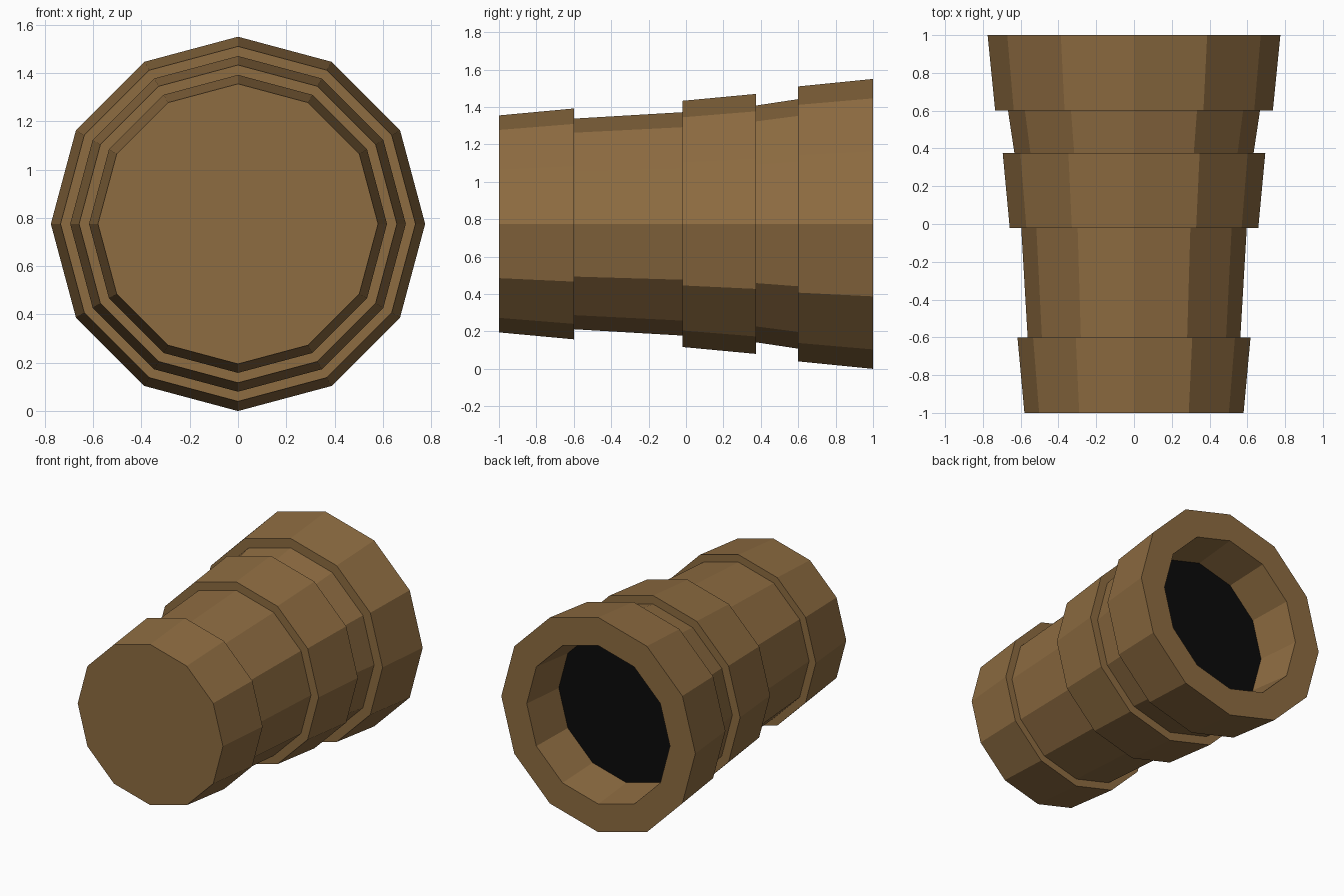
import bpy, bmesh, math

if "Cube" in bpy.data.objects:
    bpy.data.objects.remove(bpy.data.objects["Cube"])

SIDES = 12
AXIS_Z = 0.775


def material(name, rgb):
    mat = bpy.data.materials.new(name)
    mat.diffuse_color = (*rgb, 1)
    mat.use_nodes = True
    mat.node_tree.nodes["Principled BSDF"].inputs["Base Color"].default_value = mat.diffuse_color
    return mat


def lathe(name, profile, mat, cap_start=False, cap_end=False):
    """Sweep (y, radius) points around the long axis with flat facets."""
    bm = bmesh.new()
    rings = []
    for y, r in profile:
        rings.append([bm.verts.new((r * math.sin(2 * math.pi * i / SIDES), y,
                                    AXIS_Z + r * math.cos(2 * math.pi * i / SIDES)))
                      for i in range(SIDES)])
    for a, b in zip(rings, rings[1:]):
        for i in range(SIDES):
            j = (i + 1) % SIDES
            bm.faces.new((a[i], b[i], b[j], a[j]))
    if cap_start:
        bm.faces.new(rings[0])
    if cap_end:
        bm.faces.new(rings[-1][::-1])
    mesh = bpy.data.meshes.new(name)
    bm.to_mesh(mesh)
    bm.free()
    mesh.materials.append(mat)
    obj = bpy.data.objects.new(name, mesh)
    bpy.context.collection.objects.link(obj)
    return obj


brown = material("brown", (0.27, 0.15, 0.053))
black = material("black", (0.003, 0.003, 0.003))

# Stepped, flared body: outer steps front to back, rear rim, then recess wall
body = [(-1.0, 0.58), (-0.6, 0.617),
        (-0.6, 0.563), (-0.02, 0.597),
        (-0.02, 0.658), (0.375, 0.695),
        (0.375, 0.633), (0.6, 0.667),
        (0.6, 0.735), (1.0, 0.775),
        (1.0, 0.572), (0.68, 0.54)]
lathe("stepped_body", body, brown, cap_start=True)

# Dark floor closing the rear recess
lathe("recess_floor", [(0.672, 0.54), (0.68, 0.54)], black, cap_start=True, cap_end=True)
